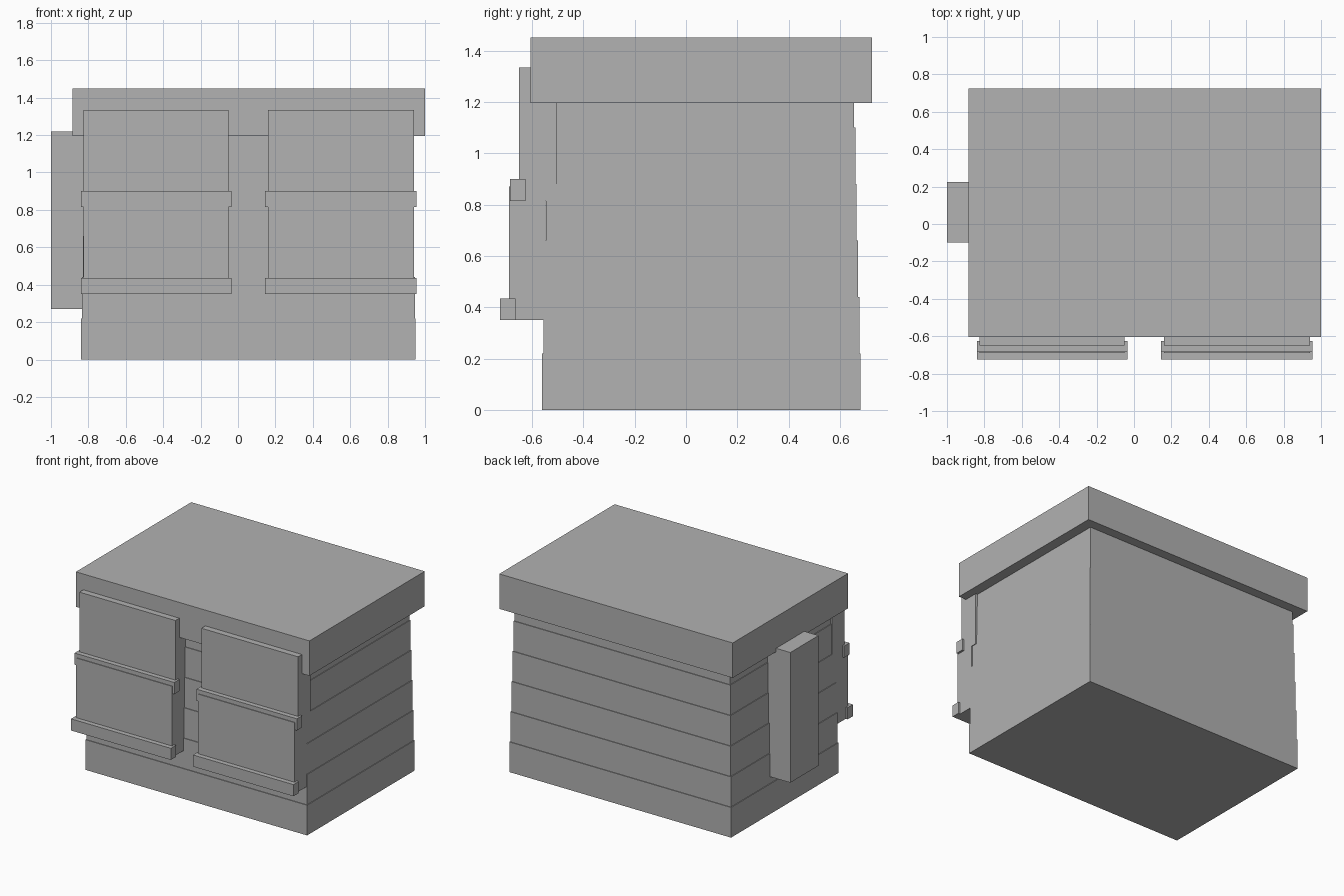
import bpy

default = bpy.data.objects.get("Cube")
if default:
    bpy.data.objects.remove(default, do_unlink=True)

grey = bpy.data.materials.new("plain_grey")
grey.use_nodes = True
colour = (0.445, 0.445, 0.445, 1)
grey.diffuse_color = colour
grey.node_tree.nodes["Principled BSDF"].inputs["Base Color"].default_value = colour


def box(name, xs, ys, zs):
    """Add a flat-sided box spanning the given (low, high) ranges."""
    spans = (xs, ys, zs)
    bpy.ops.mesh.primitive_cube_add(size=1, location=[(a + b) / 2 for a, b in spans])
    ob = bpy.context.object
    ob.name = name
    ob.scale = [b - a for a, b in spans]
    bpy.ops.object.transform_apply(location=False, rotation=False, scale=True)
    ob.data.materials.append(grey)
    return ob


# Walls: overlapping courses, each stepping in slightly from the one below
body_x, body_y = 0.055, 0.06
course_height, wall_top = 0.22, 1.2
for i in range(6):
    half_x, half_y = 0.895 - 0.005 * i, 0.62 - 0.005 * i
    box(f"wall_course_{i + 1}",
        (body_x - half_x, body_x + half_x),
        (body_y - half_y, body_y + half_y),
        (course_height * i, min(course_height * (i + 1), wall_top)))

# Overhanging lid slab
box("lid_slab", (-0.885, 1.0), (-0.605, 0.725), (1.195, 1.45))

# Upright block on the right side
box("side_block", (-1.0, -0.8), (-0.1, 0.225), (0.27, 1.22))

# Two front shutters, each a pair of staggered panels with wider bottom rails
for side, low, high in (("right", -0.825, -0.05), ("left", 0.16, 0.94)):
    for level, front, back, bottom, top in (
            ("upper", -0.65, -0.505, 0.815, 1.335),
            ("lower", -0.69, -0.548, 0.35, 0.87)):
        box(f"{side}_{level}_panel", (low, high), (front, back), (bottom, top))
        box(f"{side}_{level}_rail", (low - 0.015, high + 0.015),
            (front - 0.035, front + 0.025), (bottom, bottom + 0.085))
